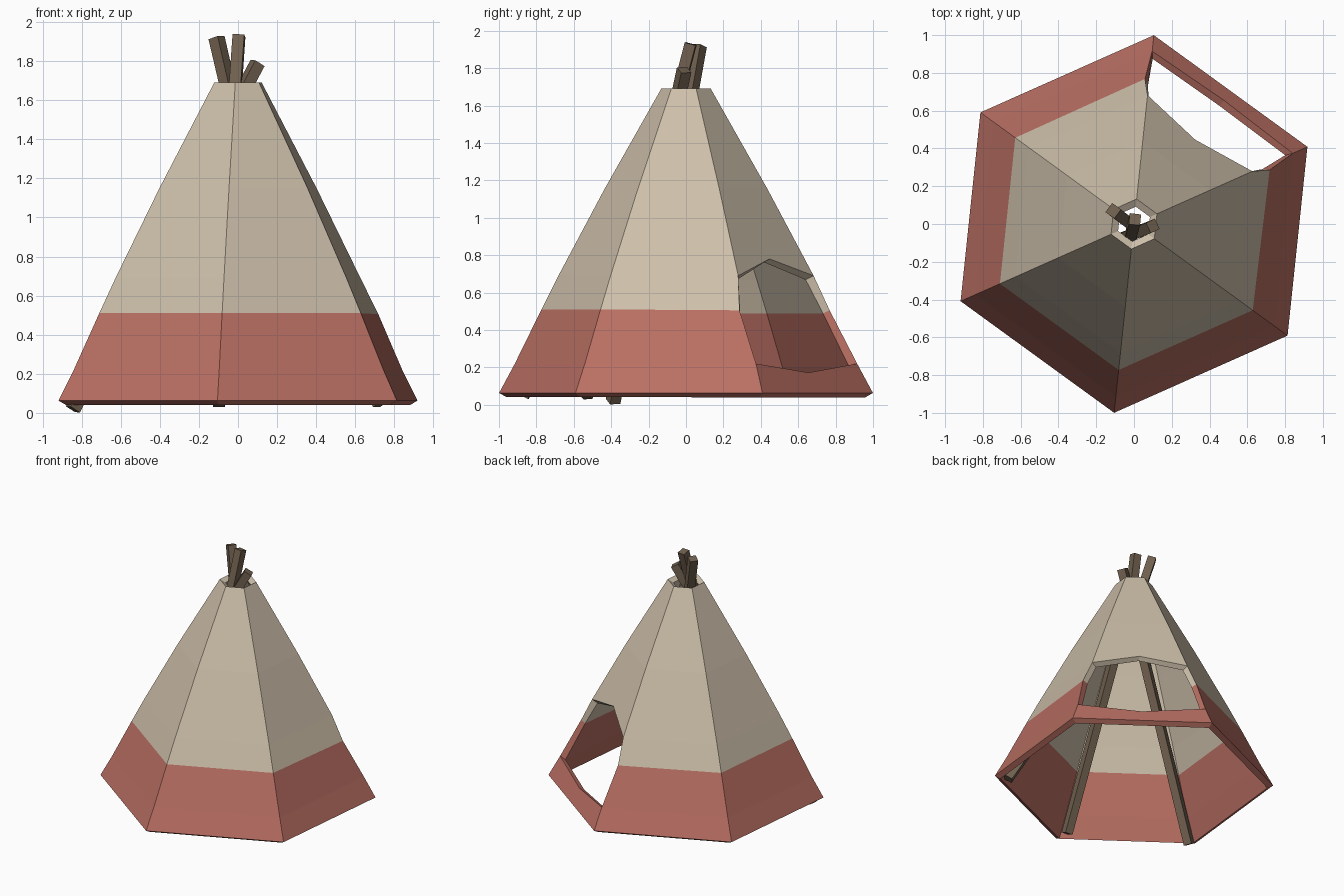
import bpy, bmesh, math
from mathutils import Vector

if "Cube" in bpy.data.objects:
    bpy.data.objects.remove(bpy.data.objects["Cube"])


def material(name, rgb):
    m = bpy.data.materials.new(name)
    m.diffuse_color = (*rgb, 1)
    m.use_nodes = True
    m.node_tree.nodes["Principled BSDF"].inputs["Base Color"].default_value = m.diffuse_color
    return m


canvas = material("beige canvas", (0.61, 0.52, 0.40))
band = material("red band", (0.49, 0.16, 0.125))
wood = material("brown wood", (0.165, 0.12, 0.08))

# Tent cover: six-sided rings (height, radius)
RINGS = [(0.063, 1.005), (0.22, 0.92), (0.51, 0.777), (0.69, 0.686), (1.15, 0.44), (1.69, 0.133)]


def point(r, z, deg):
    a = math.radians(deg)
    return Vector((r * math.cos(a), r * math.sin(a), z))


bm = bmesh.new()
grid = [[bm.verts.new(point(r, z, 24 + 60 * k)) for k in range(6)] for z, r in RINGS]

# Side 0 holds the doorway; its middle corners are pulled outwards
grid[2][0].co = (0.718, 0.286, 0.505)
grid[2][1].co = (0.058, 0.768, 0.505)
sill = bm.verts.new(point(0.935 * 0.866, 0.172, 54))
peak = bm.verts.new(point(0.637 * 0.866, 0.78, 54))

for k in range(6):
    n = (k + 1) % 6
    for i in range(len(RINGS) - 1):
        corners = [grid[i][k], grid[i][n], grid[i + 1][n], grid[i + 1][k]]
        if k == 0:
            if i in (1, 2):
                continue
            if i == 0:
                corners.insert(3, sill)
            if i == 3:
                corners.insert(1, peak)
        f = bm.faces.new(corners)
        f.material_index = 1 if f.calc_center_median().z < 0.5 else 0
bm.normal_update()
me = bpy.data.meshes.new("tent_cover")
bm.to_mesh(me)
bm.free()
me.materials.append(canvas)
me.materials.append(band)
cover = bpy.data.objects.new("tent_cover", me)
bpy.context.collection.objects.link(cover)
sol = cover.modifiers.new("cloth_thickness", "SOLIDIFY")
sol.thickness = 0.042
sol.offset = -1
sol.use_even_offset = True


# Poles: square sticks swept along a slightly bent path
def pole(name, path, half=0.03):
    pts = [Vector(p) for p in path]
    b = bmesh.new()
    rings = []
    for i, p in enumerate(pts):
        d = (pts[min(i + 1, len(pts) - 1)] - pts[max(i - 1, 0)]).normalized()
        out = Vector((pts[0].x, pts[0].y, 0))
        side = d.cross(out).normalized()
        up = side.cross(d)
        rings.append([b.verts.new(p + half * (side * s + up * t))
                      for s, t in ((-1, -1), (1, -1), (1, 1), (-1, 1))])
    for lo, hi in zip(rings, rings[1:]):
        for j in range(4):
            b.faces.new((lo[j], lo[(j + 1) % 4], hi[(j + 1) % 4], hi[j]))
    b.faces.new(rings[0])
    b.faces.new(rings[-1])
    bmesh.ops.recalc_face_normals(b, faces=b.faces)
    m = bpy.data.meshes.new(name)
    b.to_mesh(m)
    b.free()
    m.materials.append(wood)
    bpy.context.collection.objects.link(bpy.data.objects.new(name, m))


pole("left_pole", [(-0.845, -0.39, 0.018), (0.10, -0.01, 1.79)])
pole("front_pole", [(-0.10, -0.87, 0.045), (-0.015, -0.05, 1.64), (0.005, 0.025, 1.93)])
pole("right_pole", [(0.73, -0.54, 0.045), (-0.045, 0.02, 1.64), (-0.11, 0.07, 1.92)])
